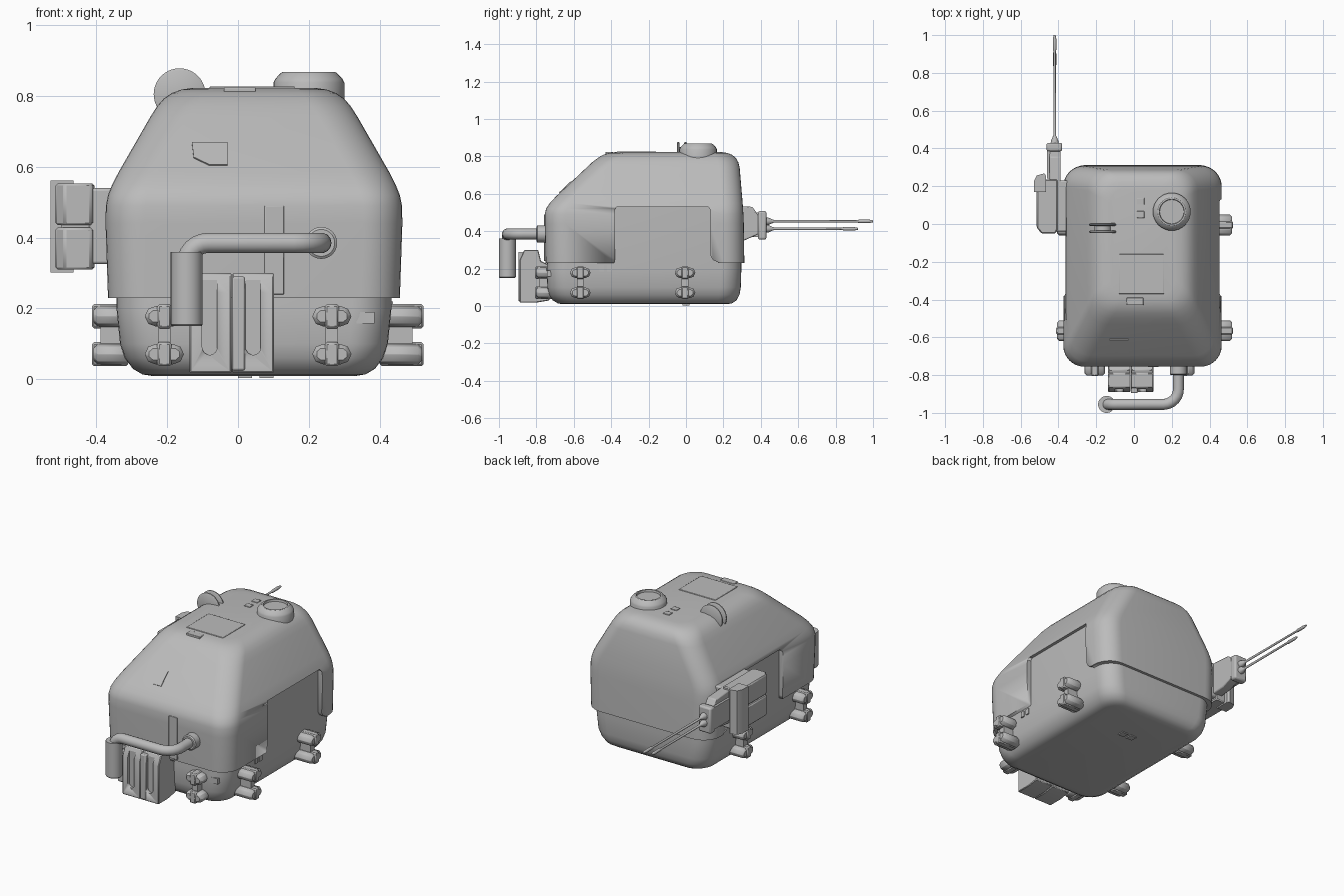
import bpy, bmesh, math
from mathutils import Matrix, Vector

if "Cube" in bpy.data.objects:
    bpy.data.objects.remove(bpy.data.objects["Cube"])

grey = bpy.data.materials.new("plain_grey")
grey.diffuse_color = (0.5, 0.5, 0.5, 1)
grey.use_nodes = True
grey.node_tree.nodes["Principled BSDF"].inputs["Base Color"].default_value = grey.diffuse_color


def finish(name, bm, matrix=None, bevel=0, segments=2, angle=32):
    """Turn a bmesh into a shaded object with an optional bevel."""
    bmesh.ops.recalc_face_normals(bm, faces=bm.faces[:])
    me = bpy.data.meshes.new(name)
    bm.to_mesh(me)
    bm.free()
    me.materials.append(grey)
    ob = bpy.data.objects.new(name, me)
    bpy.context.collection.objects.link(ob)
    if matrix:
        ob.matrix_world = matrix
    if bevel:
        m = ob.modifiers.new("bevel", 'BEVEL')
        m.width, m.segments, m.limit_method = bevel, segments, 'ANGLE'
    bpy.ops.object.select_all(action='DESELECT')
    ob.select_set(True)
    bpy.context.view_layer.objects.active = ob
    bpy.ops.object.shade_smooth_by_angle(angle=math.radians(angle))
    return ob


def skin(name, rings, cap=True, **kw):
    """Join equal point rings into a closed surface."""
    bm = bmesh.new()
    vs = [[bm.verts.new(p) for p in r] for r in rings]
    n = len(rings[0])
    for a, b in zip(vs, vs[1:]):
        for i in range(n):
            bm.faces.new((a[i], a[(i + 1) % n], b[(i + 1) % n], b[i]))
    if cap:
        bm.faces.new(vs[0])
        bm.faces.new(vs[-1])
    return finish(name, bm, **kw)


def prism(name, pts, axis, a, b, **kw):
    """Extrude a 2D outline along an axis from a to b."""
    place = {'x': lambda p, d: (d, p[0], p[1]),
             'y': lambda p, d: (p[0], d, p[1]),
             'z': lambda p, d: (p[0], p[1], d)}[axis]
    return skin(name, [[place(p, d) for p in pts] for d in (a, b)], **kw)


def box(name, x0, x1, y0, y1, z0, z1, **kw):
    return prism(name, [(x0, y0), (x1, y0), (x1, y1), (x0, y1)], 'z', z0, z1, **kw)


def lathe(name, profile, centre, axis='z', n=32):
    """Revolve (radius, height) pairs around an axis."""
    turn = {'z': Matrix(), 'y': Matrix.Rotation(math.radians(90), 4, 'X')}[axis]
    rings = [[(r * math.cos(t * math.tau / n), r * math.sin(t * math.tau / n), h)
              for t in range(n)] for r, h in profile]
    return skin(name, rings, matrix=Matrix.Translation(centre) @ turn)


def rounded(z, hx, y0, y1, r, cx=0.045):
    """Rounded rectangle ring at height z."""
    out = []
    corners = [(cx + hx - r, y1 - r), (cx - hx + r, y1 - r),
               (cx - hx + r, y0 + r), (cx + hx - r, y0 + r)]
    for k, (x, y) in enumerate(corners):
        for i in range(9):
            t = math.radians(90 * k + 90 * i / 8)
            out.append((x + r * math.cos(t), y + r * math.sin(t), z))
    return out


def cut(target, cutter):
    cutter.hide_render = True
    cutter.hide_set(True)
    m = target.modifiers.new("cut", 'BOOLEAN')
    m.operation, m.object, m.solver = 'DIFFERENCE', cutter, 'EXACT'


# Lower hull, continuing up inside the shell
skin("lower_hull", [rounded(*s) for s in [
    (0.010, 0.290, -0.660, 0.220, 0.08), (0.014, 0.315, -0.685, 0.245, 0.09),
    (0.030, 0.342, -0.712, 0.270, 0.10), (0.060, 0.364, -0.732, 0.286, 0.11),
    (0.100, 0.378, -0.741, 0.293, 0.11), (0.200, 0.388, -0.745, 0.296, 0.11),
    (0.540, 0.390, -0.715, 0.290, 0.11)]])

# Upper shell with sloped shoulders
shell = skin("upper_shell", [rounded(*s) for s in [
    (0.230, 0.412, -0.750, 0.312, 0.11), (0.440, 0.419, -0.755, 0.309, 0.11),
    (0.490, 0.418, -0.755, 0.307, 0.11), (0.520, 0.412, -0.748, 0.305, 0.11),
    (0.550, 0.400, -0.729, 0.303, 0.11), (0.585, 0.382, -0.696, 0.300, 0.11),
    (0.740, 0.293, -0.532, 0.287, 0.11), (0.770, 0.274, -0.500, 0.279, 0.11),
    (0.792, 0.255, -0.471, 0.266, 0.11), (0.808, 0.232, -0.444, 0.247, 0.10),
    (0.818, 0.205, -0.412, 0.222, 0.09), (0.823, 0.170, -0.375, 0.190, 0.08)]])

# Side openings in the shell showing the hull behind
for side, x0, x1 in (("right", 0.431, 0.6), ("left", -0.6, -0.341)):
    opening = [(-0.40, 0.15), (-0.38, 0.25), (-0.38, 0.515), (-0.37, 0.53), (0.12, 0.53),
               (0.13, 0.515), (0.13, 0.27), (0.145, 0.245), (0.17, 0.235), (0.17, 0.15)]
    cut(shell, prism(side + "_opening_cutter", opening, 'x', x0, x1))

# Roof hatch ring
lathe("roof_hatch", [(0.100, 0.78), (0.100, 0.838), (0.095, 0.848), (0.080, 0.864),
                     (0.074, 0.868), (0.066, 0.868), (0.064, 0.856), (0.05, 0.856)],
      (0.2, 0.065, 0))

# Twin roof discs on a smaller hub
for i, y in enumerate((-0.003, -0.041)):
    lathe("roof_disc_%d" % i, [(0.066, -0.007), (0.073, -0.003), (0.073, 0.003), (0.066, 0.007)],
          (-0.165, y, 0.805), 'y', 40)
lathe("roof_disc_hub", [(0.045, -0.02), (0.045, 0.02)], (-0.165, -0.022, 0.805), 'y')

# Roof plates
box("front_hatch_plate", -0.08, 0.16, -0.37, -0.16, 0.815, 0.827, bevel=0.003)
box("roof_vent", -0.04, 0.05, -0.43, -0.39, 0.79, 0.824, bevel=0.003)
for y in (0.05, 0.12):
    box("roof_latch", 0.015, 0.055, y - 0.018, y + 0.018, 0.815, 0.827, bevel=0.002)

# Window plate on the front slope
tilt = Matrix.Translation((-0.08, -0.644, 0.635)) @ Matrix.Rotation(math.radians(-46.5), 4, 'X')
prism("slope_window", [(-0.05, 0.046), (0.05, 0.046), (0.05, -0.046), (0.0, -0.046),
                       (-0.045, -0.015)], 'y', -0.004, 0.004, matrix=tilt)
box("front_strip", 0.075, 0.13, -0.758, -0.74, 0.24, 0.49, bevel=0.002)
box("front_label", 0.335, 0.385, -0.742, -0.715, 0.157, 0.19)
for y in (-0.45, -0.41):
    box("side_slot", 0.42, 0.438, y - 0.012, y + 0.012, 0.185, 0.22)
for x in (0.02, 0.08):
    box("underside_plate", x - 0.02, x + 0.02, -0.02, 0.02, 0.004, 0.02)

# Exhaust pipe, its collar and the hanging canister
curve = bpy.data.curves.new("pipe_path", 'CURVE')
curve.dimensions, curve.bevel_depth, curve.bevel_resolution = '3D', 0.029, 5
curve.use_fill_caps = True
path = [Vector((0.235, -0.74, 0.385)), Vector((0.235, -0.87, 0.385))]
path += [Vector((0.155 + 0.08 * math.cos(math.radians(t)),
                 -0.875 - 0.08 * math.sin(math.radians(t)), 0.385)) for t in range(10, 91, 16)]
path += [Vector((-0.085 - 0.06 * math.sin(math.radians(t)), -0.955,
                 0.325 + 0.06 * math.cos(math.radians(t)))) for t in range(0, 91, 15)]
spline = curve.splines.new('POLY')
spline.points.add(len(path) - 1)
for p, v in zip(spline.points, path):
    p.co = (*v, 1)
curve.materials.append(grey)
bpy.context.collection.objects.link(bpy.data.objects.new("exhaust_pipe", curve))
lathe("pipe_collar", [(0.045, -0.03), (0.045, 0.045), (0.038, 0.05)], (0.235, -0.75, 0.385), 'y')
lathe("pipe_canister", [(0.04, 0.15), (0.045, 0.155), (0.045, 0.36)], (-0.145, -0.955, 0))

# Front pods with rounded slots
for side, x0, x1, sx in (("left", -0.137, -0.018, -0.08), ("right", -0.016, 0.102, 0.043)):
    pod = prism(side + "_front_pod", [(-0.89, 0.018), (-0.89, 0.245), (-0.865, 0.30), (-0.79, 0.30),
                                      (-0.775, 0.24), (-0.73, 0.22), (-0.73, 0.03), (-0.80, 0.018)],
                'x', x0, x1, bevel=0.004, segments=1)
    slot = [(sx + 0.021 * math.cos(math.radians(t)), 0.09 + 0.021 * math.sin(math.radians(t)))
            for t in range(180, 361, 20)] + [(sx + 0.021, 0.4), (sx - 0.021, 0.4)]
    cut(pod, prism(side + "_slot_cutter", slot, 'y', -0.95, -0.874))
box("pod_divider", -0.017, 0.02, -0.896, -0.80, 0.025, 0.29, bevel=0.006)


# Double-lobed brackets
def bracket(name, x, y, turn, depth):
    m = Matrix.Translation((x, y, 0)) @ Matrix.Rotation(math.radians(turn), 4, 'Z')
    for z in (0.071, 0.178):
        lobe = [(-0.055, z - 0.013), (-0.036, z - 0.029), (0.036, z - 0.029),
                (0.055, z - 0.013), (0.055, z + 0.013), (0.036, z + 0.029),
                (-0.036, z + 0.029), (-0.055, z + 0.013)]
        prism(name + "_lobe", lobe, 'y', 0.04, -depth, matrix=m, bevel=0.014, segments=1)
        box(name + "_clip", -0.02, 0.02, -depth - 0.004, 0.03, z - 0.034, z + 0.034,
            matrix=m, bevel=0.006, segments=1)
    box(name + "_strap", -0.018, 0.018, -depth * 0.7, 0.04, 0.06, 0.19, matrix=m)


for x in (-0.208, 0.265):
    bracket("front_bracket", x, -0.742, 0, 0.06)
for y in (-0.565, -0.005):
    bracket("right_bracket", 0.43, y, 90, 0.09)
    bracket("left_bracket", -0.34, y, -90, 0.068)

# Side weapon housing: two stacked boxes, mount, outer cover
for z0, z1 in ((0.31, 0.428), (0.436, 0.553)):
    outline = [(-0.515, -0.02), (-0.49, -0.05), (-0.415, -0.05), (-0.405, -0.03),
               (-0.405, 0.235), (-0.515, 0.235)]
    prism("weapon_box", outline, 'z', z0, z1, bevel=0.006, segments=1)
box("weapon_core", -0.50, -0.36, -0.03, 0.225, 0.385, 0.48)
box("weapon_mount", -0.42, -0.335, -0.04, 0.23, 0.325, 0.54, bevel=0.008)
cover = [(-0.53, 0.17), (-0.53, 0.225), (-0.515, 0.257), (-0.475, 0.268),
         (-0.465, 0.255), (-0.465, 0.17)]
prism("weapon_cover", cover, 'z', 0.302, 0.562)

# Muzzle block and twin thin barrels
prism("weapon_neck", [(0.2, 0.34), (0.31, 0.35), (0.39, 0.385), (0.39, 0.48),
                      (0.355, 0.53), (0.2, 0.54)], 'x', -0.447, -0.388, bevel=0.006)
box("muzzle_block", -0.463, -0.38, 0.385, 0.43, 0.355, 0.508, bevel=0.01)
box("muzzle_rail", -0.46, -0.445, 0.24, 0.40, 0.37, 0.50)
for name, z, end in (("upper", 0.453, 1.0), ("lower", 0.413, 0.92)):
    # Negative heights run toward the rear
    lathe(name + "_barrel", [(0.022, -0.42), (0.020, -0.44), (0.011, -0.46), (0.007, -0.47),
                             (0.006, 0.09 - end), (0.009, 0.075 - end), (0.009, 0.02 - end),
                             (0.005, -end)], (-0.42, 0, z), 'y', 12)
